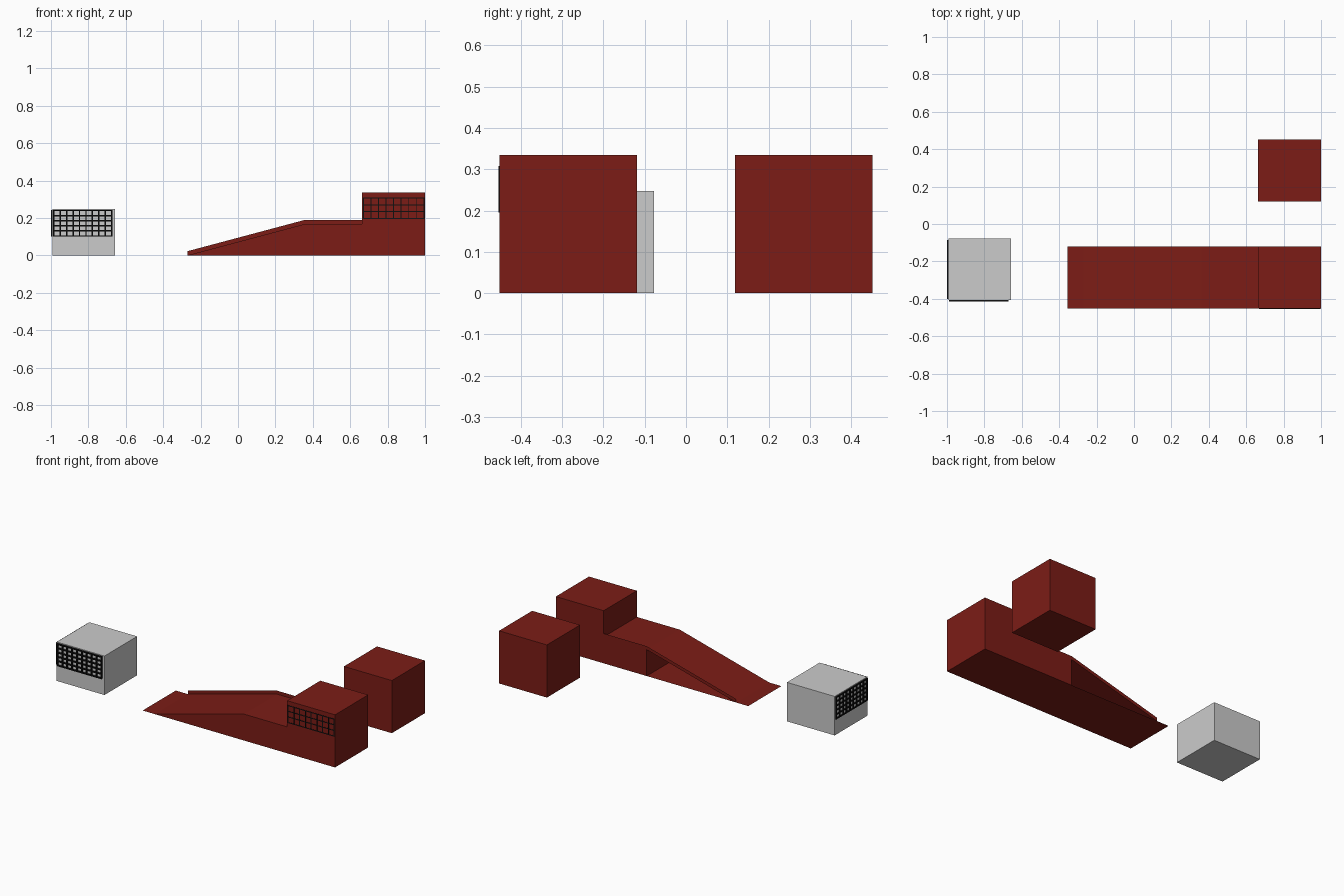
import bpy

if "Cube" in bpy.data.objects:
    bpy.data.objects.remove(bpy.data.objects["Cube"])


def material(name, rgb):
    m = bpy.data.materials.new(name)
    m.diffuse_color = (*rgb, 1)
    m.use_nodes = True
    m.node_tree.nodes["Principled BSDF"].inputs["Base Color"].default_value = m.diffuse_color
    return m


RED = material("brick_red", (0.2, 0.012, 0.008))
BLACK = material("black", (0.005, 0.005, 0.005))


def mesh(name, verts, faces, mat=None):
    me = bpy.data.meshes.new(name)
    me.from_pydata(verts, [], faces)
    me.update()
    ob = bpy.data.objects.new(name, me)
    bpy.context.collection.objects.link(ob)
    if mat:
        me.materials.append(mat)
    return ob


BOX_FACES = [(0, 1, 3, 2), (4, 6, 7, 5), (0, 4, 5, 1),
             (2, 3, 7, 6), (0, 2, 6, 4), (1, 5, 7, 3)]


def boxes(name, bounds, mat=None):
    # one object from several axis-aligned boxes
    verts, faces = [], []
    for xs, ys, zs in bounds:
        n = len(verts)
        verts += [(x, y, z) for x in xs for y in ys for z in zs]
        faces += [tuple(i + n for i in f) for f in BOX_FACES]
    return mesh(name, verts, faces, mat)


def grille(name, axis, u, z, d, cols, rows, w):
    # crossing window bars on a wall; axis is the wall's horizontal direction
    bars = []
    for i in range(cols):
        c = u[0] + w / 2 + (u[1] - u[0] - w) * i / (cols - 1)
        bars.append(((c - w / 2, c + w / 2), z))
    for i in range(rows):
        c = z[0] + w / 2 + (z[1] - z[0] - w) * i / (rows - 1)
        bars.append((u, (c - w / 2, c + w / 2)))
    if axis == "x":
        return boxes(name, [(b, d, h) for b, h in bars], BLACK)
    return boxes(name, [(d, b, h) for b, h in bars], BLACK)


F, B = -0.452, -0.119           # front and back of the ramp building
TIP, FOOT, TOP, END = -0.355, -0.27, 0.36, 0.663
DECK, LIP = 0.168, 0.022

# main blocks
boxes("grey_block", [((-0.993, -0.657), (-0.405, -0.077), (0, 0.248))])
boxes("front_tower", [((END, 1), (F, B), (0, 0.335))], RED)
boxes("rear_tower", [((END, 1), (0.119, 0.452), (0, 0.335))], RED)
boxes("terrace", [((TOP, END), (F, B), (0, DECK))], RED)

# hollow ramp, open at the back
mesh("ramp", [(x, y, z) for x, z in ((TIP, 0), (FOOT, 0), (TOP, DECK), (TOP, 0))
              for y in (F, B)],
     [(0, 2, 3, 1), (2, 4, 5, 3), (2, 6, 4), (2, 3, 7, 6)], RED)

# thin parapet along the back edge
mesh("parapet", [(x, B, z + h) for x, z in ((FOOT, 0), (TOP, DECK), (END, DECK))
                 for h in (0, LIP)],
     [(0, 2, 3, 1), (2, 4, 5, 3)], RED)

# window grilles
grille("grey_front_grille", "x", (-0.988, -0.672), (0.1, 0.243), (-0.415, -0.404), 10, 6, 0.007)
grille("grey_side_grille", "y", (-0.4, -0.085), (0.1, 0.243), (-1, -0.992), 10, 6, 0.007)
grille("tower_grille", "x", (0.668, 0.996), (0.195, 0.308), (F - 0.002, F + 0.001), 9, 4, 0.005)
